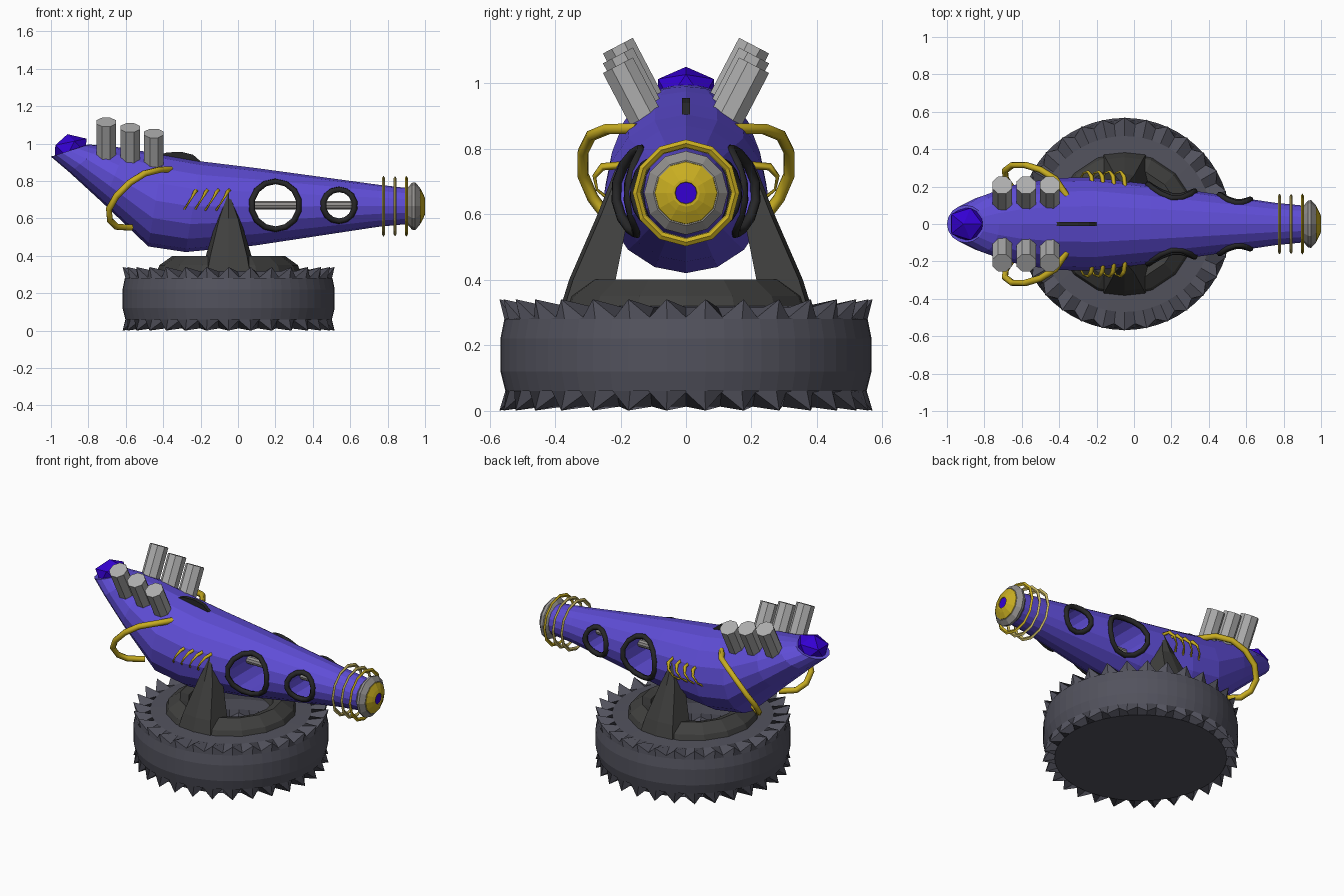
import bpy, bmesh
from math import sin, cos, pi, sqrt, radians
from mathutils import Vector as V

if "Cube" in bpy.data.objects:
    bpy.data.objects.remove(bpy.data.objects["Cube"])


def mat(name, r, g, b):
    m = bpy.data.materials.new(name)
    m.diffuse_color = (r, g, b, 1)
    m.use_nodes = True
    m.node_tree.nodes["Principled BSDF"].inputs["Base Color"].default_value = m.diffuse_color
    return m


PURPLE = mat("purple", .115, .075, .68)
BLUE = mat("deep_blue", .035, .0, .65)
GOLD = mat("gold", .58, .42, .015)
BRASS = mat("pale_brass", .55, .45, .12)
TYRE = mat("tyre_grey", .085, .085, .11)
HUB = mat("hub_grey", .05, .05, .048)
BLACK = mat("black", .02, .02, .021)
STEEL = mat("steel", .42, .42, .42)
DIM = mat("dim_steel", .28, .27, .26)
CX = -.05   # turntable centre


def add(name, me, m):
    ob = bpy.data.objects.new(name, me)
    bpy.context.collection.objects.link(ob)
    if m:
        me.materials.append(m)
    return ob


def loft(name, rings, m, caps=(True, True), closed=False, fix=True):
    """Skin a list of equal-length closed rings."""
    bm = bmesh.new()
    vs = [[bm.verts.new(p) for p in r] for r in rings]
    n = len(vs[0])
    pairs = list(zip(vs, vs[1:])) + ([(vs[-1], vs[0])] if closed else [])
    for a, b in pairs:
        for i in range(n):
            j = (i + 1) % n
            bm.faces.new((a[i], a[j], b[j], b[i]))
    if not closed:
        if caps[0]:
            bm.faces.new(vs[0][::-1])
        if caps[1]:
            bm.faces.new(vs[-1])
    if fix:
        bmesh.ops.recalc_face_normals(bm, faces=bm.faces)
    me = bpy.data.meshes.new(name)
    bm.to_mesh(me)
    bm.free()
    return add(name, me, m)


def lathe_x(name, prof, n, m, zc=.665, **k):
    return loft(name, [[(x, r * sin(2 * pi * i / n), zc + r * cos(2 * pi * i / n))
                        for i in range(n)] for x, r in prof], m, **k)


def lathe_z(prof, n):
    return [[(CX + r * cos(2 * pi * i / n), r * sin(2 * pi * i / n), z)
             for i in range(n)] for r, z in prof]


def rod(name, a, b, r, n, m, hide=False):
    a, b = V(a), V(b)
    d = (b - a).normalized()
    u = d.cross(V((1, 0, 0)) if abs(d.x) < .9 else V((0, 1, 0))).normalized()
    w = d.cross(u)
    ob = loft(name, [[p + r * (u * cos(2 * pi * (i + .5) / n) + w * sin(2 * pi * (i + .5) / n))
                      for i in range(n)] for p in (a, b)], m)
    ob.hide_render = hide
    return ob


def tube(name, pts, r, m, cyclic=False, radii=None, res=1):
    cu = bpy.data.curves.new(name, 'CURVE')
    cu.dimensions = '3D'
    cu.bevel_depth, cu.bevel_resolution, cu.use_fill_caps = r, res, True
    sp = cu.splines.new('POLY')
    sp.points.add(len(pts) - 1)
    for i, p in enumerate(pts):
        sp.points[i].co = (*p, 1)
        sp.points[i].radius = radii[i] if radii else 1
    sp.use_cyclic_u = cyclic
    return add(name, cu, m)


# Barrel: each section = top (x, z), bottom (x, z), half width
sections = [(-.80, .995, -1.0, .93, .10), (-.72, .99, -.90, .845, .15),
            (-.60, .975, -.72, .68, .205), (-.40, .94, -.48, .45, .245),
            (-.20, .905, -.28, .42, .25), (.09, .87, .09, .455, .212),
            (.75, .78, .75, .555, .114), (.91, .762, .91, .57, .098)]
rings = []
for xt, zt, xb, zb, w in sections:
    t, b = V((xt, 0, zt)), V((xb, 0, zb))
    rings.append([(t + b) / 2 + (t - b) / 2 * cos(2 * pi * i / 16) + V((0, w * sin(2 * pi * i / 16), 0))
                  for i in range(16)])
barrel = loft("barrel", rings, PURPLE)


def barrel_y(x, z):
    k = (x - .09) / .66
    w, zc, rz = .212 - .098 * k, .6625 + .005 * k, .2075 - .095 * k
    return w * sqrt(max(0, 1 - ((z - zc) / rz) ** 2))


# Round windows cut through the barrel, with rims lying on its surface
for wx, r in ((.2, .128), (.54, .085)):
    cutter = rod("window_cutter", (wx, -.4, .67), (wx, .4, .67), r, 14, None, True)
    cutter.display_type = 'WIRE'
    cutter.hide_set(True)
    bo = barrel.modifiers.new("window", 'BOOLEAN')
    bo.operation, bo.solver, bo.object = 'DIFFERENCE', 'EXACT', cutter
    for s in (1, -1):
        pts = []
        for i in range(14):
            a = 2 * pi * (i + .5) / 14
            x, z = wx + r * cos(a), .67 + r * sin(a)
            pts.append((x, s * barrel_y(x, z), z))
        tube("window_rim", pts, .016, BLACK, cyclic=True)
rod("inner_rod", (.02, 0, .67), (.66, 0, .67), .024, 10, DIM)

# Muzzle: grey collar, gold tip, blue bore, floating rings
lathe_x("muzzle_collar", [(.90, .09), (.93, .125), (.947, .128), (.972, .10)], 12, DIM)
lathe_x("muzzle_tip", [(.965, .098), (.975, .095), (.993, .06), (1.0, .042), (1.0, .034), (.985, .03)], 12, GOLD)
lathe_x("muzzle_bore", [(.97, .03), (.995, .034)], 12, BLUE)
for x, r, m in ((.778, .163, BRASS), (.84, .161, BRASS), (.90, .163, GOLD)):
    lathe_x("muzzle_ring", [(x - .008, r - .012), (x, r), (x + .008, r - .012), (x, r - .024)],
            12, m, closed=True)

# Tail gem
bm = bmesh.new()
bmesh.ops.create_icosphere(bm, subdivisions=1, radius=1)
bmesh.ops.scale(bm, vec=(.105, .1, .08), verts=bm.verts)
me = bpy.data.meshes.new("tail_gem")
bm.to_mesh(me)
bm.free()
gem = add("tail_gem", me, BLUE)
gem.location = (-.895, 0, .972)
gem.rotation_euler = (0, radians(-12), 0)

# Top sight fin
fin = [(-.46, .925), (-.38, .953), (-.30, .955), (-.24, .94), (-.20, .905), (-.3, .89)]
loft("sight_fin", [[(x, y, z) for x, z in fin] for y in (-.012, .012)], BLACK)

for s in (1, -1):
    # Exhaust cylinders
    for x, z in ((-.705, 1.115), (-.577, 1.085), (-.45, 1.055)):
        rod("exhaust", (x, s * .085, z - .235), (x, s * .208, z), .056, 8, STEEL)
    # Large looping pipe
    tube("side_pipe", [(x, s * y, z) for x, y, z in (
        (-.36, .15, .862), (-.42, .24, .86), (-.50, .29, .84), (-.58, .315, .79),
        (-.65, .315, .72), (-.69, .285, .65), (-.685, .24, .59),
        (-.65, .19, .555), (-.57, .13, .55))], .018, GOLD)
    # Small hooks
    for i in range(4):
        x = -.29 + .058 * i
        tube("side_hook", [(x + dx, s * y, z) for dx, y, z in (
            (.07, .19, .75), (.062, .255, .745), (.045, .28, .715),
            (.02, .272, .675), (0, .235, .645))], .011, GOLD, radii=(1.1, 1.1, .7, .45, .6), res=0)
    # Support struts
    strut = []
    for hw, yo, zo, yi, zi in ((.14, .37, .32, .22, .34), (.122, .345, .40, .215, .40),
                               (.062, .258, .60, .175, .60), (.004, .205, .735, .185, .735)):
        strut.append([(CX - hw, s * yi, zi), (CX - hw * .8, s * yo, zo), (CX, s * (yo + .012), zo),
                      (CX + hw * .8, s * yo, zo), (CX + hw, s * yi, zi)])
    loft("support_strut", strut, HUB)

# Toothed tyre: every second vertex of the rim rings sticks out
prof = [(.003, .012), (.50, .012), (.57, 0), (.552, .06), (.567, .12), (.567, .22),
        (.555, .28), (.57, .34), (.47, .315), (.36, .32)]
N = 60
tyre = lathe_z(prof, N)
low, high = lathe_z([(.52, .055)], N)[0], lathe_z([(.535, .285)], N)[0]
for i in range(0, N, 2):
    tyre[2][i] = low[i]
    tyre[7][i] = high[i]
loft("tyre", tyre, TYRE, caps=(True, False), fix=False)

# Hub ring
loft("hub_ring", lathe_z([(.39, .30), (.37, .35), (.30, .40), (.25, .385), (.23, .32)], 16), HUB,
     caps=(False, False), fix=False)
